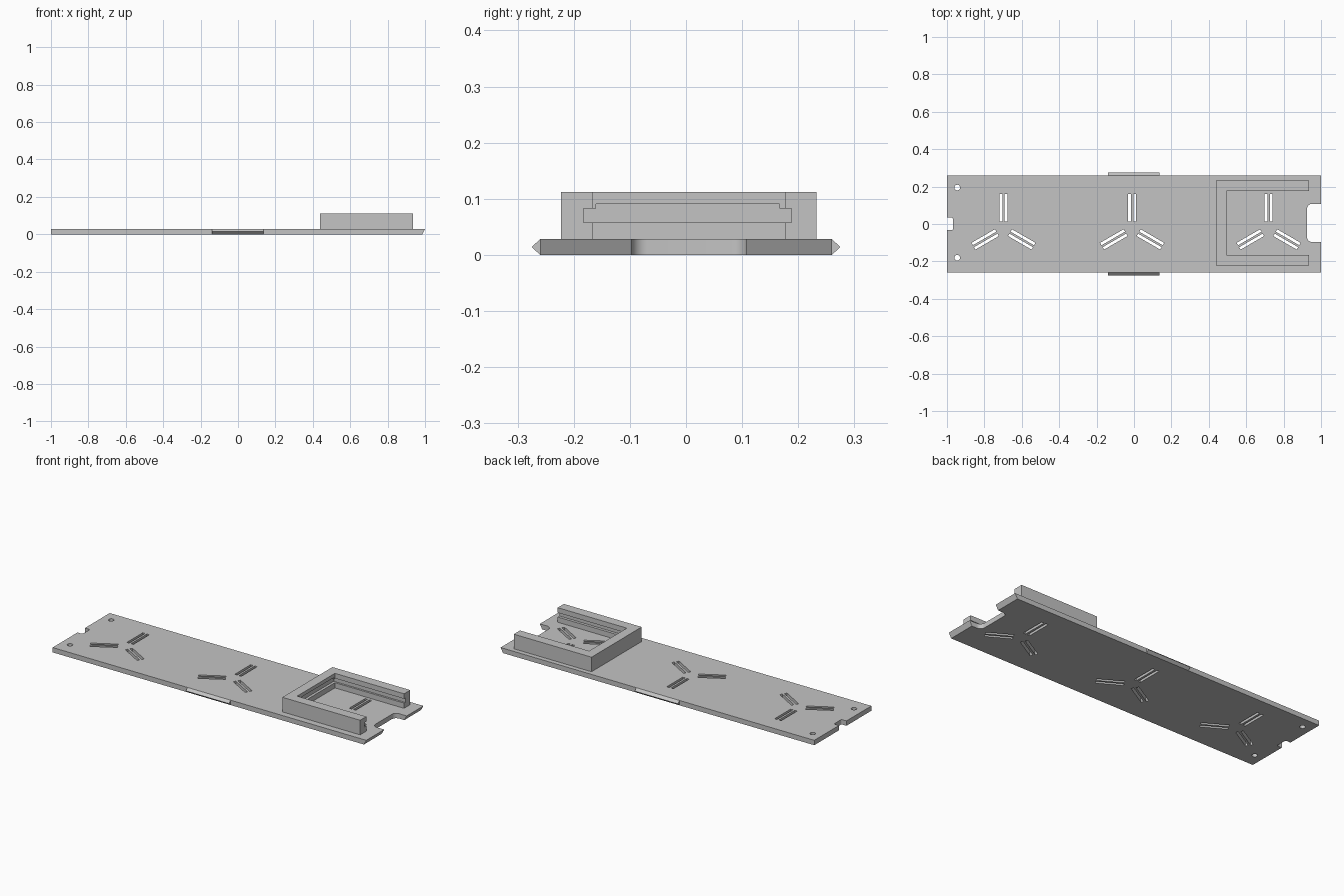
import bpy, bmesh
from math import sin, cos, pi, radians
from mathutils import Matrix, Vector

cube = bpy.data.objects.get("Cube")
if cube:
    bpy.data.objects.remove(cube, do_unlink=True)

GREY = (0.55, 0.55, 0.55, 1)
grey = bpy.data.materials.new("plain grey")
grey.use_nodes = True
grey.diffuse_color = GREY
grey.node_tree.nodes["Principled BSDF"].inputs["Base Color"].default_value = GREY

THICK = 0.028


def prism(bm, points, depth):
    """Add a closed solid: a loop of 3D points swept along depth."""
    face = bm.faces.new([bm.verts.new(p) for p in points])
    moved = bmesh.ops.extrude_face_region(bm, geom=[face])["geom"]
    verts = [v for v in moved if isinstance(v, bmesh.types.BMVert)]
    bmesh.ops.translate(bm, vec=depth, verts=verts)


def finish(bm, name):
    bmesh.ops.recalc_face_normals(bm, faces=bm.faces)
    mesh = bpy.data.meshes.new(name)
    bm.to_mesh(mesh)
    bm.free()
    mesh.materials.append(grey)
    obj = bpy.data.objects.new(name, mesh)
    bpy.context.collection.objects.link(obj)
    return obj


def cut(obj, cutter):
    """Subtract the cutter from the object, then discard the cutter."""
    cutter.hide_render = True
    mod = obj.modifiers.new("cut", 'BOOLEAN')
    mod.operation = 'DIFFERENCE'
    mod.solver = 'EXACT'
    mod.object = cutter
    bpy.context.view_layer.objects.active = obj
    bpy.ops.object.modifier_apply(modifier=mod.name)
    bpy.data.objects.remove(cutter, do_unlink=True)


def arc(x, y, r, start, end, steps=8):
    angles = [radians(start + (end - start) * i / steps) for i in range(steps + 1)]
    return [(x + r * cos(a), y + r * sin(a)) for a in angles]


# Base plate outline, with a rounded notch in each end
R, r = 0.028, 0.008
outline = [(-1, -0.26), (1, -0.26), (1, -0.097)]
outline += arc(0.925 + R, -0.097 + R, R, 270, 180)
outline += arc(0.925 + R, 0.108 - R, R, 180, 90)
outline += [(1, 0.108), (1, 0.26), (-1, 0.26), (-1, 0.035)]
outline += arc(-0.968 - r, 0.035 - r, r, 90, 0, 4)
outline += arc(-0.968 - r, -0.033 + r, r, 0, -90, 4)
outline += [(-1, -0.033)]

bm = bmesh.new()
prism(bm, [(x, y, 0) for x, y in outline], (0, 0, THICK))
# Undercut right end
for v in bm.verts:
    if v.co.x > 0.99 and v.co.z < 0.01:
        v.co.x = 0.985
plate = finish(bm, "base_plate")

# Three-armed groups of paired slots and two round holes
bm = bmesh.new()
for cx in (-0.698, -0.01, 0.72):
    for angle in (90, 210, 330):
        turn = Matrix.Translation((cx, -0.026, 0)) @ Matrix.Rotation(radians(angle), 4, 'Z')
        for side in (-0.0135, 0.0135):
            place = turn @ Matrix.Translation((0.113, side, 0.014)) @ Matrix.Diagonal((0.145, 0.015, 0.1, 1))
            bmesh.ops.create_cube(bm, size=1, matrix=place)
for y in (0.195, -0.18):
    bmesh.ops.create_cone(bm, cap_ends=True, segments=24, radius1=0.015, radius2=0.015,
                          depth=0.1, matrix=Matrix.Translation((-0.945, y, 0.014)))
cut(plate, finish(bm, "slot_cutter"))

# Pointed ridges along the middle of both long edges
for name, s in (("front_ridge", -1), ("back_ridge", 1)):
    bm = bmesh.new()
    section = [(0.26, 0), (0.275, THICK / 2), (0.26, THICK)]
    prism(bm, [(-0.14, s * y, z) for y, z in section], (0.275, 0, 0))
    finish(bm, name)

# Open-ended holder standing on the plate
bm = bmesh.new()
c_shape = [(0.935, -0.223), (0.935, -0.167), (0.494, -0.167), (0.494, 0.177),
           (0.935, 0.177), (0.935, 0.233), (0.439, 0.233), (0.439, -0.223)]
prism(bm, [(x, y, THICK) for x, y in c_shape], (0, 0, 0.112 - THICK))
holder = finish(bm, "holder_frame")

# Sliding groove inside the holder, taller at the back wall
bm = bmesh.new()
groove = [(-0.183, 0.058), (0.188, 0.058), (0.188, 0.083), (0.167, 0.083),
          (0.167, 0.091), (-0.16, 0.091), (-0.16, 0.083), (-0.183, 0.083)]
prism(bm, [(0.479, y, z) for y, z in groove], (0.6, 0, 0))
cut(holder, finish(bm, "groove_cutter"))

# Smooth only the small curved walls
for obj in (plate, holder):
    bpy.ops.object.select_all(action='DESELECT')
    obj.select_set(True)
    bpy.context.view_layer.objects.active = obj
    bpy.ops.object.shade_smooth_by_angle(angle=radians(30))
